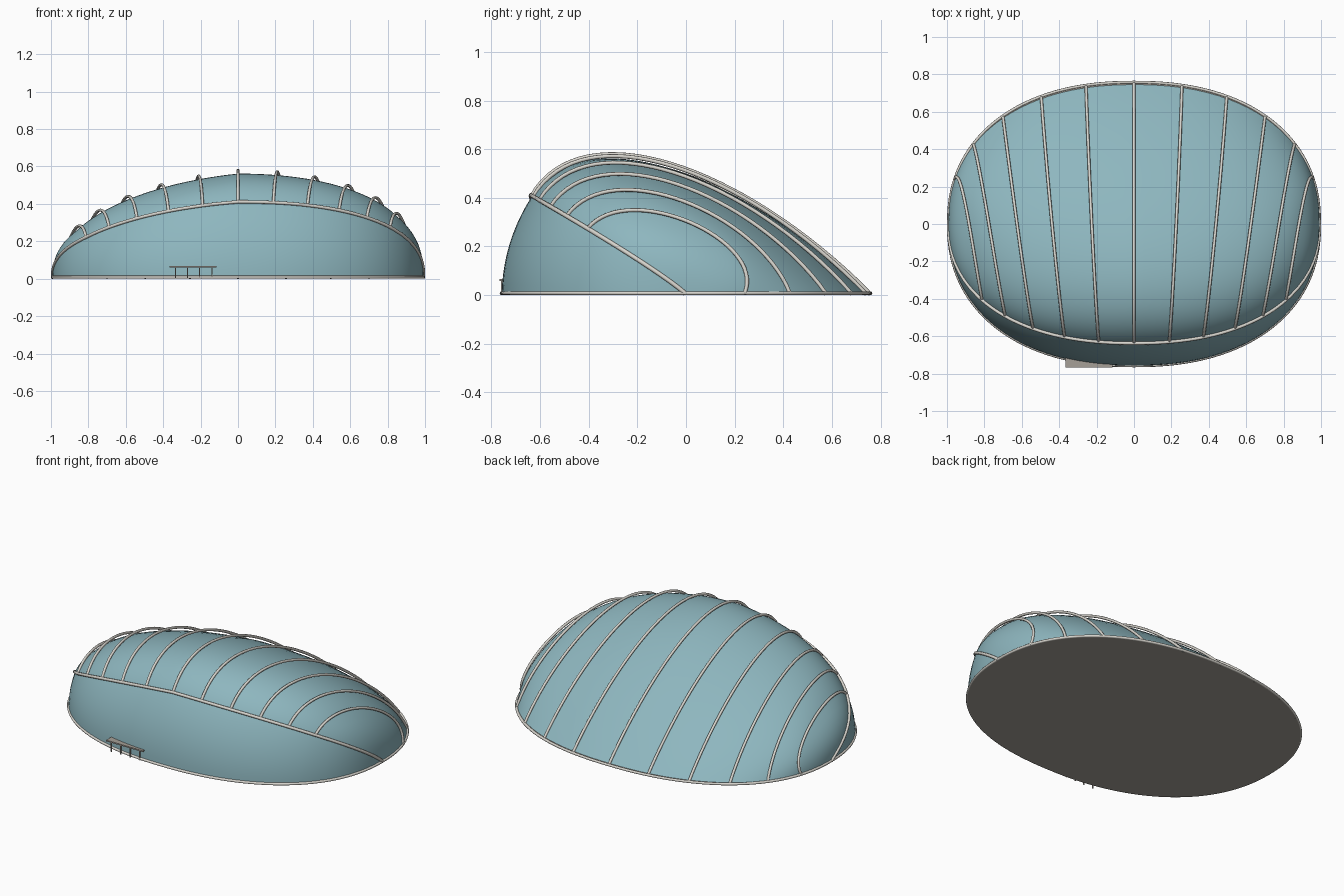
import bpy, bmesh, math
from mathutils import Vector

if "Cube" in bpy.data.objects:
    bpy.data.objects.remove(bpy.data.objects["Cube"])

HALF_X, HALF_Y, ARCH_Y, ARCH_Z, POWER = 0.992, 0.758, 0.635, 0.405, 2.25


def material(name, color):
    m = bpy.data.materials.new(name)
    m.use_nodes = True
    m.diffuse_color = (*color, 1)
    m.node_tree.nodes["Principled BSDF"].inputs["Base Color"].default_value = (*color, 1)
    return m


GLASS = material("blue glass", (0.27, 0.47, 0.52))
FRAME = material("pale steel", (0.68, 0.66, 0.61))
STONE = material("base grey", (0.38, 0.35, 0.31))


def depth(x):
    """Half depth of the rounded oval plan, as a fraction."""
    return max(0.0, 1 - min(1, abs(x)) ** POWER) ** (1 / POWER)


def section(k):
    """Key points of the section at rib number k, from -6 to 6."""
    a = abs(k)
    side = -1 if k < 0 else 1
    lift = 1 - 0.04 * a if k < 0 else 1
    angle = 11 * a if a <= 5 else 55 + 35 * (a - 5)
    ax = math.sin(math.radians(angle))
    bx = math.sin(math.radians(15 * a))
    da, db = depth(ax), depth(bx)
    if a > 5.999:
        ax, bx, da, db = 1, 1, 0, 0
    w = min(1, a / 5) ** 2
    fade = max(0, 6 - max(a, 5)) ** 0.7
    foot = Vector((side * ax * HALF_X, -HALF_Y * da, 0))
    top = Vector((side * ax * HALF_X, -ARCH_Y * da, ARCH_Z * da ** 0.9 * lift))
    back = Vector((side * bx * HALF_X, HALF_Y * db, 0))
    run = back.x - top.x
    p1 = top + Vector((run * 0.25, (0.205 - 0.035 * w) * fade, (0.33 - 0.145 * w) * fade * lift))
    p2 = back + Vector((-run * 0.25, (-0.545 + 0.635 * w) * fade, (0.52 - 0.32 * w) * fade * lift))
    return foot, top, p1, p2, back


def roof_line(k, n):
    _, a, b, c, d = section(k)
    return [a * (1 - t) ** 3 + b * 3 * t * (1 - t) ** 2 + c * 3 * t * t * (1 - t) + d * t ** 3
            for t in (i / n for i in range(n + 1))]


def front_line(k, n):
    foot, top = section(k)[:2]
    mid = Vector((foot.x, foot.y * 0.995, top.z * 0.54))
    return [foot * (1 - t) ** 2 + mid * 2 * t * (1 - t) + top * t * t
            for t in (i / n for i in range(n + 1))]


def finish(bm, name, mat, smooth=True):
    mesh = bpy.data.meshes.new(name)
    bmesh.ops.recalc_face_normals(bm, faces=bm.faces)
    bm.to_mesh(mesh)
    bm.free()
    mesh.materials.append(mat)
    ob = bpy.data.objects.new(name, mesh)
    bpy.context.collection.objects.link(ob)
    if smooth:
        bpy.ops.object.select_all(action="DESELECT")
        ob.select_set(True)
        bpy.context.view_layer.objects.active = ob
        bpy.ops.object.shade_smooth_by_angle(angle=math.radians(40))
    return ob


def tube(name, points, radius, closed=False, mat=FRAME):
    cu = bpy.data.curves.new(name, "CURVE")
    cu.dimensions = "3D"
    cu.bevel_depth = radius
    cu.bevel_resolution = 2
    cu.use_fill_caps = True
    sp = cu.splines.new("POLY")
    sp.points.add(len(points) - 1)
    for p, co in zip(sp.points, points):
        p.co = (*co, 1)
    sp.use_cyclic_u = closed
    sp.use_smooth = True
    cu.materials.append(mat)
    ob = bpy.data.objects.new(name, cu)
    bpy.context.collection.objects.link(ob)


# Glass shell: front wall and sloping roof lofted across the width
N = 36
stations = [6 * math.sin(math.pi / 2 * i / N) for i in range(-N, N + 1)]
bm = bmesh.new()
rows = [[bm.verts.new(p) for p in front_line(k, 10)[:-1] + roof_line(k, 32)] for k in stations]
for r0, r1 in zip(rows, rows[1:]):
    for j in range(len(r0) - 1):
        bm.faces.new((r0[j], r1[j], r1[j + 1], r0[j + 1]))
bmesh.ops.remove_doubles(bm, verts=bm.verts, dist=0.0002)
finish(bm, "glass_shell", GLASS)

# Floor slab and ground rim
oval = []
for i in range(128):
    c, s = math.cos(math.tau * i / 128), math.sin(math.tau * i / 128)
    e = 2 / POWER
    oval.append(Vector((math.copysign(abs(c) ** e, c) * HALF_X, math.copysign(abs(s) ** e, s) * HALF_Y, 0)))
bm = bmesh.new()
floor = bm.faces.new([bm.verts.new(p) for p in oval])
up = bmesh.ops.extrude_face_region(bm, geom=[floor])
bmesh.ops.translate(bm, vec=(0, 0, 0.012), verts=[v for v in up["geom"] if isinstance(v, bmesh.types.BMVert)])
finish(bm, "floor_slab", STONE, smooth=False)
tube("ground_rim", [p + Vector((0, 0, 0.008)) for p in oval], 0.008, True)

# Front arch, where the wall meets the roof
tube("front_arch", [section(k)[1] + Vector((0, -0.003, 0.006)) for k in stations], 0.009)

# Eleven roof ribs standing just clear of the glass
for k in range(-5, 6):
    line = roof_line(k, 32)
    pts = []
    for i, p in enumerate(line):
        rise = math.sin(math.pi * i / 32) ** 0.6 if 0 < i < 32 else 0
        pts.append(p + Vector((0, 0.004 * rise, 0.015 * rise + 0.004)))
    tube("roof_rib", pts, 0.008)


# Entrance canopy on thin posts
def box(name, center, size, mat):
    bm = bmesh.new()
    bmesh.ops.create_cube(bm, size=1)
    bmesh.ops.scale(bm, vec=size, verts=bm.verts)
    bmesh.ops.translate(bm, vec=center, verts=bm.verts)
    return finish(bm, name, mat, smooth=False)


box("entrance_canopy", (-0.24, -0.738, 0.063), (0.25, 0.056, 0.008), STONE)
for x in (-0.335, -0.27, -0.205, -0.14):
    box("canopy_post", (x, -0.758, 0.03), (0.006, 0.006, 0.06), STONE)
